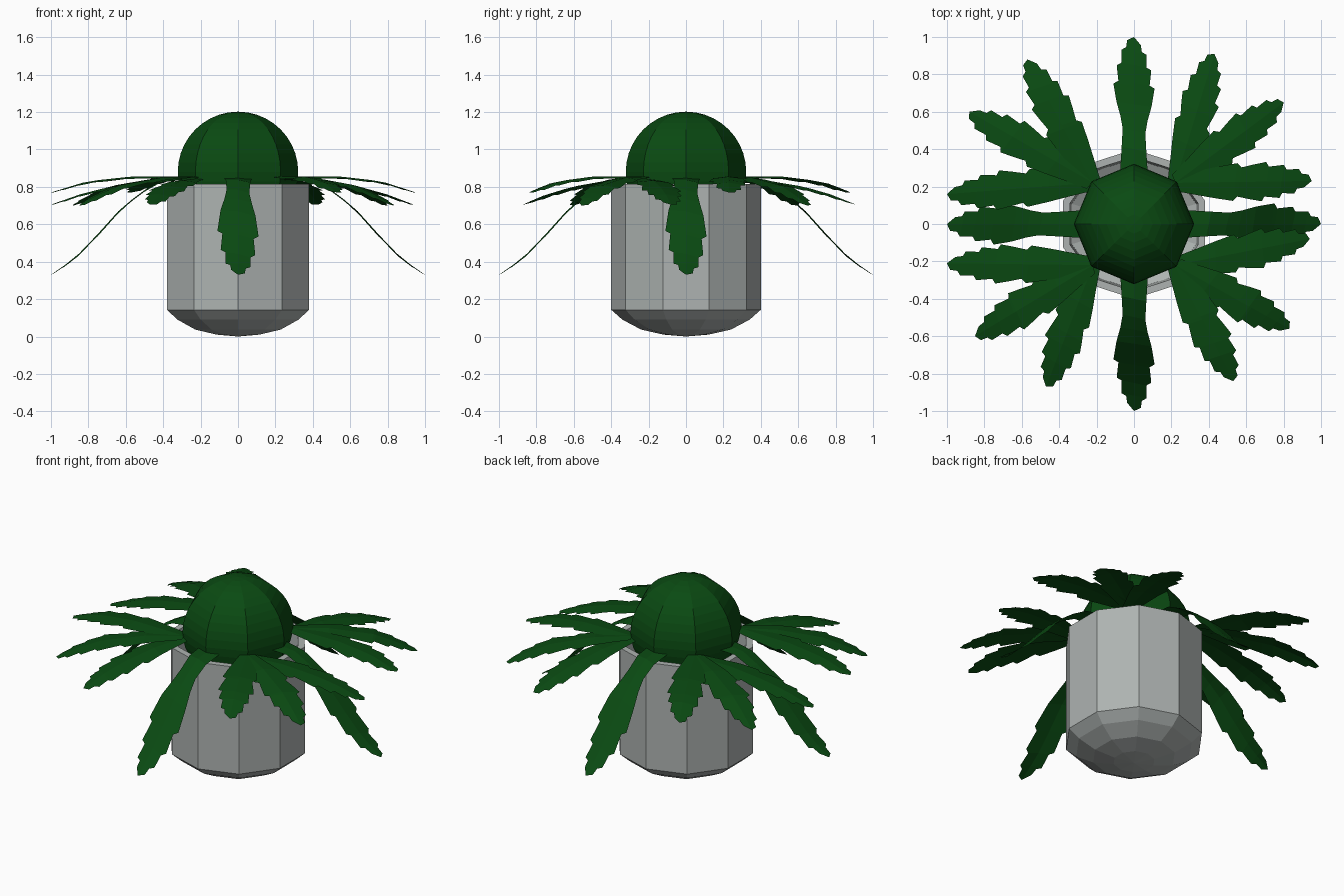
import bpy, bmesh, math
from mathutils import Vector

if "Cube" in bpy.data.objects:
    bpy.data.objects.remove(bpy.data.objects["Cube"])


def material(name, colour):
    mat = bpy.data.materials.new(name)
    mat.diffuse_color = (*colour, 1)
    mat.use_nodes = True
    mat.node_tree.nodes["Principled BSDF"].inputs["Base Color"].default_value = mat.diffuse_color
    return mat


green = material("leaf_green", (0.003, 0.068, 0.006))
stone = material("pot_grey", (0.42, 0.45, 0.44))


def make_object(name, bm, mat):
    mesh = bpy.data.meshes.new(name)
    bm.to_mesh(mesh)
    bm.free()
    ob = bpy.data.objects.new(name, mesh)
    bpy.context.collection.objects.link(ob)
    mesh.materials.append(mat)
    return ob


def lathe(name, profile, sides, mat):
    bm = bmesh.new()
    rings = []
    for r, z in profile:
        n = sides if r > 0 else 1
        rings.append([bm.verts.new((r * math.sin(math.tau * k / sides),
                                    -r * math.cos(math.tau * k / sides), z)) for k in range(n)])
    for a, b in zip(rings, rings[1:]):
        for k in range(sides):
            j = (k + 1) % sides
            if len(a) == 1:
                bm.faces.new((a[0], b[j], b[k]))
            elif len(b) == 1:
                bm.faces.new((a[k], a[j], b[0]))
            else:
                bm.faces.new((a[k], a[j], b[j], b[k]))
    bmesh.ops.recalc_face_normals(bm, faces=bm.faces)
    return make_object(name, bm, mat)


def interp(points, t):
    for (t0, v0), (t1, v1) in zip(points, points[1:]):
        if t <= t1:
            return v0 + (v1 - v0) * (t - t0) / (t1 - t0)
    return points[-1][1]


def leaf(name, base, tip, heights, outline, width):
    """Serrated blade along base->tip, its edges hanging slightly below the midrib."""
    base, tip = Vector(base), Vector(tip)
    d = (tip - base).normalized()
    side = Vector((-d.y, d.x))
    bm = bmesh.new()
    rows = []
    for t, w in outline:
        row = []
        for s in ((1, 0, -1) if w else (0,)):
            # the two edges are staggered a little so the teeth alternate
            u = max(0, min(1, t + 0.018 * s))
            p = base.lerp(tip, u) + side * (s * w * width)
            row.append(bm.verts.new((p.x, p.y, interp(heights, u) - 0.012 * w * abs(s))))
        rows.append(row)
    for a, b in zip(rows, rows[1:]):
        if len(b) == 1:
            bm.faces.new((a[1], a[0], b[0]))
            bm.faces.new((a[2], a[1], b[0]))
        else:
            bm.faces.new((a[1], a[0], b[0], b[1]))
            bm.faces.new((a[2], a[1], b[1], b[2]))
    bmesh.ops.recalc_face_normals(bm, faces=bm.faces)
    bm.normal_update()
    if sum(f.normal.z for f in bm.faces) < 0:
        bmesh.ops.reverse_faces(bm, faces=bm.faces)
    return make_object(name, bm, green)


# Ten-sided hollow pot with rounded bottom
lathe("pot", [(0, 0.0), (0.12, 0.01), (0.24, 0.037), (0.34, 0.09), (0.4, 0.143),
              (0.4, 0.815), (0.36, 0.815), (0.35, 0.17), (0.2, 0.09), (0, 0.07)], 10, stone)

# Eight-sided ball of the plant
bm = bmesh.new()
bmesh.ops.create_uvsphere(bm, u_segments=8, v_segments=20, radius=0.322)
bmesh.ops.translate(bm, verts=bm.verts, vec=(0, 0, 0.88))
make_object("plant_ball", bm, green)

# Shared toothed end, then the stems of the two leaf kinds
teeth = [(0.65, 1.0), (0.67, 0.76), (0.78, 0.84), (0.80, 0.6),
         (0.89, 0.62), (0.91, 0.38), (0.96, 0.33), (1.0, 0)]
long_outline = [(0, 0.68), (0.2, 0.6), (0.33, 0.55), (0.42, 0.66), (0.52, 0.85)] + teeth
fan_outline = [(0, 0.42), (0.15, 0.6), (0.3, 0.8), (0.44, 0.96), (0.47, 0.74), (0.56, 0.88)] + teeth

# Four drooping leaves on the axes
droop = [(0, 0.855), (0.17, 0.85), (0.32, 0.79), (0.49, 0.695), (0.67, 0.545), (0.83, 0.42), (1, 0.33)]
for name, (x, y) in {"front": (0, -1), "right": (1, 0), "back": (0, 1), "left": (-1, 0)}.items():
    leaf(name + "_long_leaf", (0.25 * x, 0.25 * y), (x, y), droop, long_outline, 0.11)

# A fan of three flatter leaves on each diagonal, tips listed counterclockwise
fans = {
    "back_right": ((0.22, 0.22), [(0.95, 0.23), (0.80, 0.65), (0.43, 0.91)]),
    "back_left": ((-0.22, 0.22), [(-0.57, 0.88), (-0.88, 0.60), (-1.0, 0.16)]),
    "front_left": ((-0.22, -0.22), [(-1.0, -0.21), (-0.85, -0.60), (-0.47, -0.87)]),
    "front_right": ((0.22, -0.22), [(0.53, -0.84), (0.83, -0.56), (0.94, -0.08)]),
}
falls = [
    [(0, 0.855), (0.45, 0.855), (0.75, 0.83), (1, 0.77)],
    [(0, 0.855), (0.3, 0.85), (0.65, 0.81), (0.85, 0.755), (1, 0.70)],
    [(0, 0.845), (0.3, 0.835), (0.6, 0.80), (0.8, 0.76), (1, 0.705)],
]
for name, (base, tips) in fans.items():
    for i, tip in enumerate(tips):
        leaf(f"{name}_fan_leaf_{i + 1}", base, tip, falls[i], fan_outline, 0.105)
